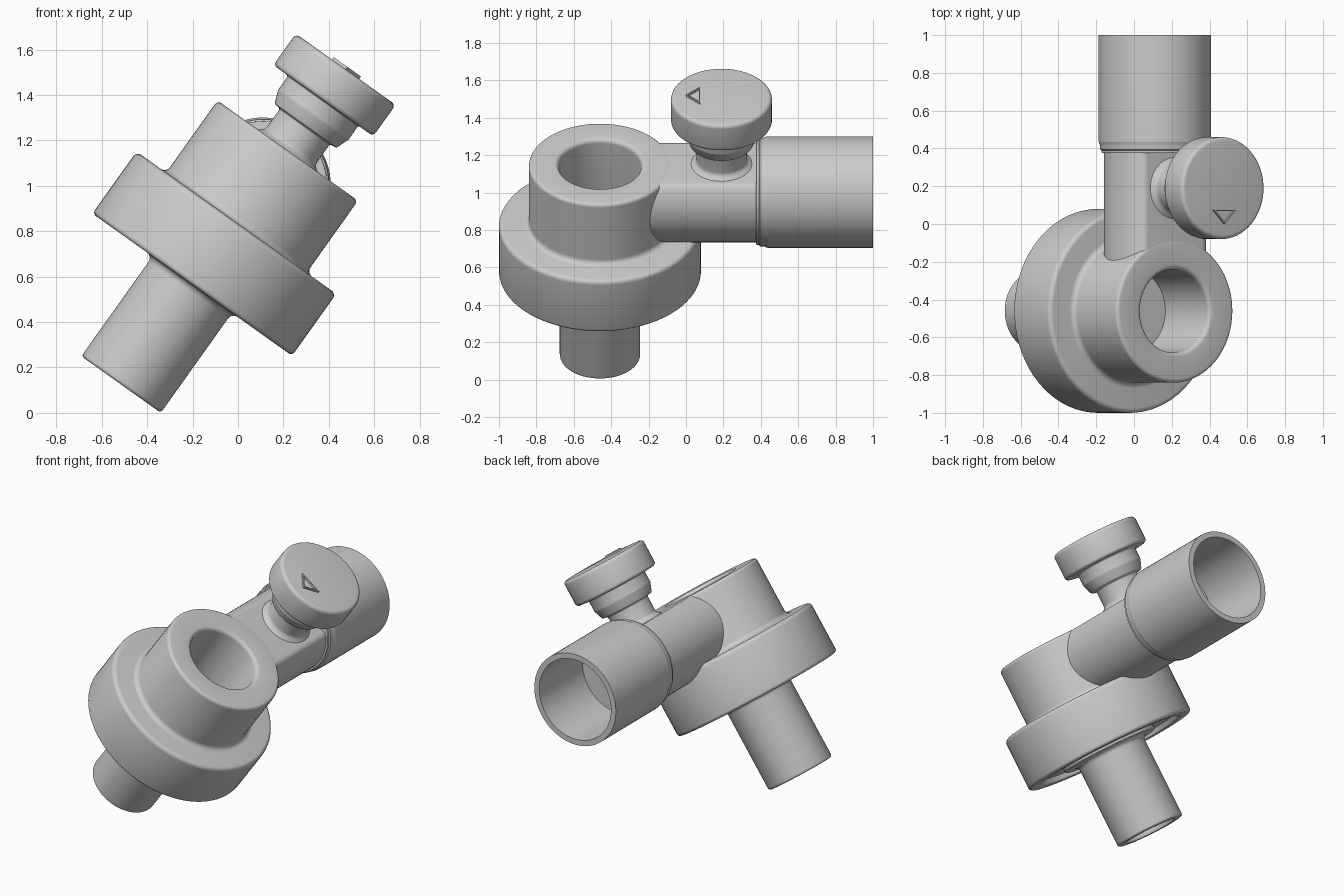
import bpy, bmesh
from math import radians, cos, sin, tan, pi, acos
from mathutils import Matrix, Vector

if "Cube" in bpy.data.objects:
    bpy.data.objects.remove(bpy.data.objects["Cube"])

# tilted frame: local z is the main axis, local y is the side-arm direction
FRAME = Matrix.Translation((-0.515, -0.46, 0.125)) @ Matrix.Rotation(radians(35.47), 4, 'Y')


def rounded(pts, closed=False, steps=5):
    """Points (a, b[, radius]) -> 2D outline with filleted corners."""
    out, n = [], len(pts)
    for i, p in enumerate(pts):
        v = Vector(p[:2])
        r = p[2] if len(p) > 2 else 0
        if not r or (not closed and i in (0, n - 1)):
            out.append(v)
            continue
        d1 = (Vector(pts[i - 1][:2]) - v).normalized()
        d2 = (Vector(pts[(i + 1) % n][:2]) - v).normalized()
        half = d1.angle(d2) / 2
        c = v + (d1 + d2).normalized() * (r / sin(half))
        a = v + d1 * (r / tan(half)) - c
        b = v + d2 * (r / tan(half)) - c
        sweep = a.angle_signed(b)
        for k in range(steps + 1):
            t = -sweep * k / steps
            out.append(c + Vector((a.x * cos(t) - a.y * sin(t), a.x * sin(t) + a.y * cos(t))))
    return out


def finish(name, bm, matrix):
    bmesh.ops.remove_doubles(bm, verts=bm.verts, dist=1e-5)
    bmesh.ops.recalc_face_normals(bm, faces=bm.faces)
    me = bpy.data.meshes.new(name)
    bm.to_mesh(me)
    bm.free()
    me.transform(FRAME @ matrix)
    ob = bpy.data.objects.new(name, me)
    bpy.context.collection.objects.link(ob)
    bpy.ops.object.select_all(action='DESELECT')
    ob.select_set(True)
    bpy.context.view_layer.objects.active = ob
    bpy.ops.object.shade_smooth_by_angle(angle=radians(30))
    return ob


def lathe(name, pts, matrix=Matrix(), segs=72, closed=False):
    bm = bmesh.new()
    vs = [bm.verts.new((p.x, 0, p.y)) for p in rounded(pts, closed)]
    pairs = list(zip(vs, vs[1:])) + ([(vs[-1], vs[0])] if closed else [])
    es = [bm.edges.new(p) for p in pairs]
    bmesh.ops.spin(bm, geom=vs + es, axis=(0, 0, 1), cent=(0, 0, 0),
                   angle=2 * pi, steps=segs)
    return finish(name, bm, matrix)


# main body: hollow outlet stem, grooved disc, upper drum with blind bore
lathe("body", [
    (0, 0.40), (0.165, 0.40), (0.165, 0, 0.01), (0.215, 0, 0.015),
    (0.215, 0.54, 0.03), (0.30, 0.54, 0.01), (0.30, 0.575), (0.46, 0.575),
    (0.46, 0.54, 0.01), (0.54, 0.54, 0.02), (0.54, 0.875, 0.025),
    (0.38, 0.875, 0.03), (0.38, 1.265, 0.02), (0.22, 1.265, 0.025),
    (0.22, 0.865), (0, 0.865)])

# side arm: round bar with a flat top level with the drum
ARM_H, ARM_R = 1.078, 0.27
start = acos((1.264 - ARM_H) / ARM_R)
N = 48
arc = []
for i in range(N + 1):
    a = start + (2 * pi - 2 * start) * i / N
    arc.append((ARM_R * sin(a), ARM_R * cos(a), 0.045 if i in (0, N) else 0))
bm = bmesh.new()
face = bm.faces.new([bm.verts.new((p.x, 0.25, p.y)) for p in rounded(arc, True)])
ext = bmesh.ops.extrude_face_region(bm, geom=[face], use_keep_orig=True)
bmesh.ops.translate(bm, vec=(0, 0.66, 0),
                    verts=[g for g in ext["geom"] if isinstance(g, bmesh.types.BMVert)])
finish("side_arm", bm, Matrix.Translation((0, 0, ARM_H)))

# pipe socket at the end of the arm
lathe("pipe_socket", [
    (0, 0.835), (0.282, 0.835, 0.005), (0.282, 0.85), (0.29, 0.855),
    (0.29, 0.875), (0.298, 0.895, 0.01), (0.298, 1.46), (0.262, 1.46),
    (0.262, 1.01), (0, 1.01)],
    Matrix.Translation((0, 0, ARM_H)) @ Matrix.Rotation(radians(-90), 4, 'X'))

# locking knob with neck and collar
KNOB_Y = 0.65
lathe("lock_knob", [
    (0, 1.24), (0.165, 1.262), (0.135, 1.285, 0.03), (0.135, 1.395, 0.01),
    (0.168, 1.40, 0.012), (0.19, 1.46, 0.02), (0.19, 1.535, 0.01),
    (0.27, 1.535, 0.02), (0.27, 1.705, 0.022), (0, 1.705)],
    Matrix.Translation((0, KNOB_Y, 0)))

# raised triangular pointer on the knob face
lathe("knob_pointer", [(0.04, 1.69), (0.05, 1.69), (0.05, 1.718), (0.04, 1.718)],
      Matrix.Translation((0, KNOB_Y - 0.14, 0)) @ Matrix.Diagonal((1.7, 1, 1, 1))
      @ Matrix.Rotation(radians(-90), 4, 'Z'), segs=3, closed=True)
